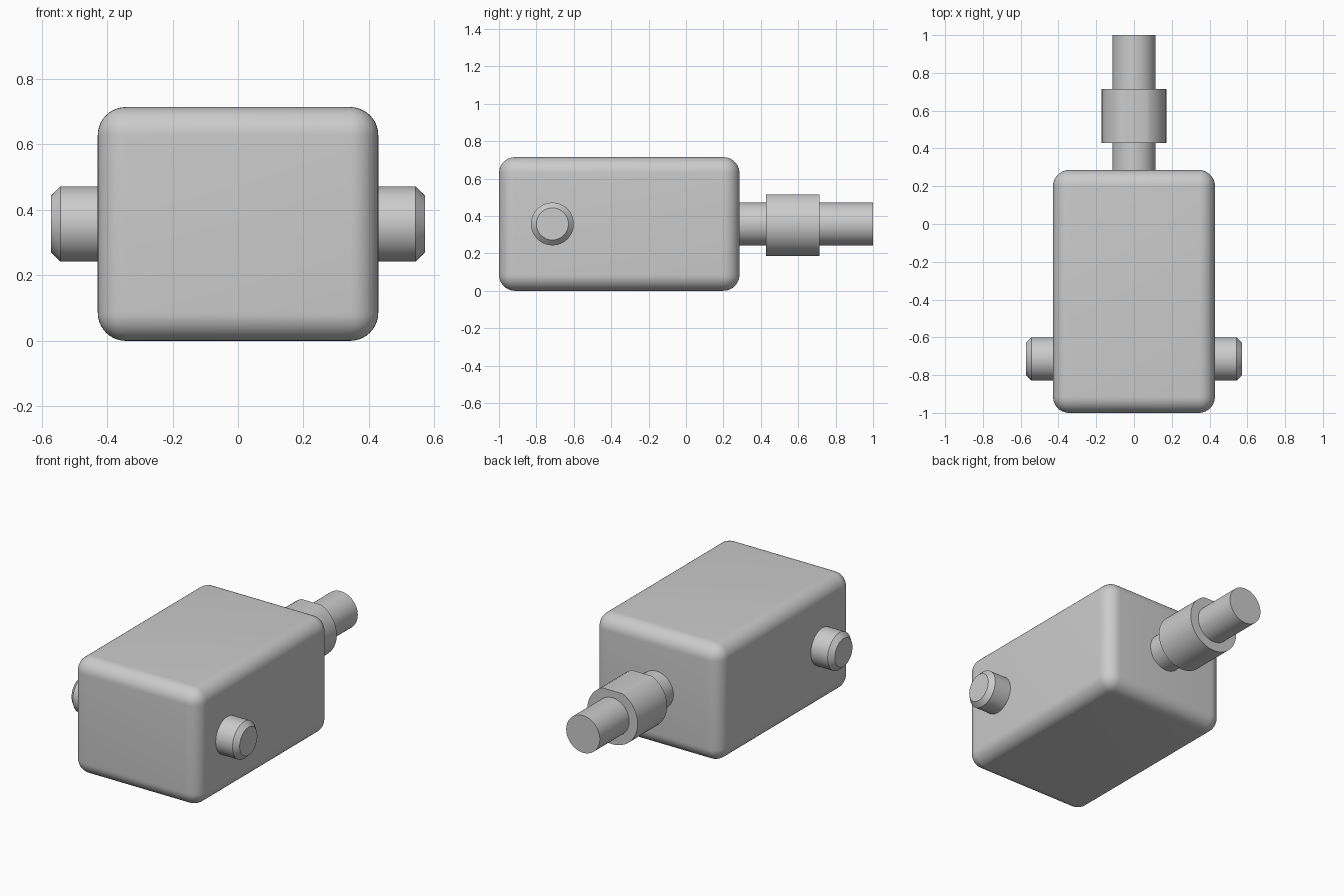
import bpy, bmesh, math
from mathutils import Matrix, Vector

if "Cube" in bpy.data.objects:
    bpy.data.objects.remove(bpy.data.objects["Cube"])

U = 1 / 7            # base unit
ZC = 2.5 * U         # height of every axis


def finish(bm, name):
    bmesh.ops.recalc_face_normals(bm, faces=bm.faces)
    mesh = bpy.data.meshes.new(name)
    bm.to_mesh(mesh)
    bm.free()
    ob = bpy.data.objects.new(name, mesh)
    bpy.context.collection.objects.link(ob)
    bpy.ops.object.select_all(action='DESELECT')
    ob.select_set(True)
    bpy.context.view_layer.objects.active = ob
    bpy.ops.object.shade_smooth_by_angle(angle=math.radians(30))
    return ob


def cylinder(radius, start, end):
    """bmesh cylinder running between two points"""
    a, b = Vector(start), Vector(end)
    rot = Vector((0, 0, 1)).rotation_difference(b - a).to_matrix().to_4x4()
    bm = bmesh.new()
    bmesh.ops.create_cone(bm, cap_ends=True, segments=64, radius1=radius, radius2=radius,
                          depth=(b - a).length, matrix=Matrix.Translation((a + b) / 2) @ rot)
    return bm


# Rounded box body
bm = bmesh.new()
bmesh.ops.create_cube(bm, size=1, matrix=Matrix.Translation((0, -2.5 * U, ZC))
                      @ Matrix.Diagonal((6 * U, 9 * U, 5 * U, 1)))
bmesh.ops.bevel(bm, geom=bm.edges[:], offset=0.6 * U, segments=10, profile=0.5, affect='EDGES')
finish(bm, "body")

# Chamfered side pegs
for side, label in ((1, "right"), (-1, "left")):
    tip = side * 4 * U
    bm = cylinder(0.8 * U, (side * 3 * U, -5 * U, ZC), (tip, -5 * U, ZC))
    rim = [e for e in bm.edges if all(abs(v.co.x - tip) < 1e-4 for v in e.verts)]
    bmesh.ops.bevel(bm, geom=rim, offset=0.2 * U, segments=1, affect='EDGES')
    finish(bm, label + "_peg")

# Rear shaft
finish(cylinder(0.8 * U, (0, 2 * U, ZC), (0, 7 * U, ZC)), "rear_shaft")

# Collar with a flat cut on top
bm = cylinder(1.2 * U, (0, 3 * U, ZC), (0, 5 * U, ZC))
cut = bmesh.ops.bisect_plane(bm, geom=bm.verts[:] + bm.edges[:] + bm.faces[:],
                             plane_co=(0, 0, ZC + 1.1 * U), plane_no=(0, 0, 1), clear_outer=True)
bmesh.ops.holes_fill(bm, edges=[e for e in bm.edges if e.is_boundary], sides=0)
collar = finish(bm, "shaft_collar")
